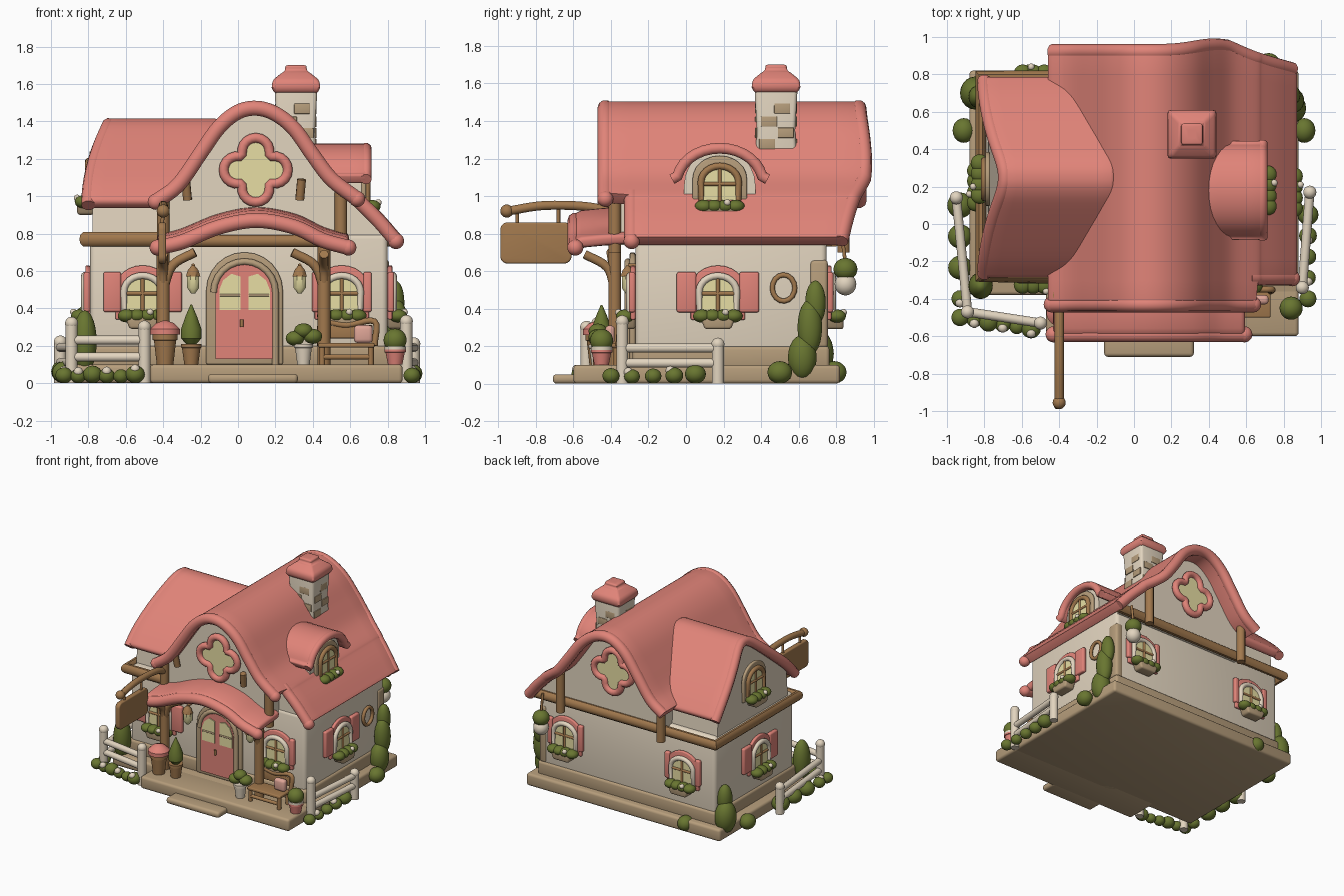
import bpy, bmesh, math, random
from mathutils import Matrix, Vector

random.seed(4)
if "Cube" in bpy.data.objects:
    bpy.data.objects.remove(bpy.data.objects["Cube"])

def material(name, rgb):
    m = bpy.data.materials.new(name)
    m.use_nodes = True
    m.diffuse_color = (*rgb, 1)
    m.node_tree.nodes["Principled BSDF"].inputs["Base Color"].default_value = (*rgb, 1)
    return m

PINK = material("rose pink", (.75, .23, .19))
CREAM = material("cream plaster", (.76, .66, .52))
STONE = material("tan stone", (.47, .34, .2))
WOOD = material("brown wood", (.36, .19, .075))
GREEN = material("leaf green", (.14, .18, .03))
GLASS = material("pale yellow", (.8, .73, .37))
BLUSH = material("blush cloth", (.74, .38, .31))

# ---- helpers ----
def finish(name, data, mat, mods=()):
    ob = bpy.data.objects.new(name, data)
    bpy.context.collection.objects.link(ob)
    data.materials.append(mat)
    for kind, props in mods:
        mod = ob.modifiers.new(kind.lower(), kind)
        for key, value in props.items():
            setattr(mod, key, value)
    bpy.ops.object.select_all(action='DESELECT')
    ob.select_set(True)
    bpy.context.view_layer.objects.active = ob
    if mods or ob.type == 'CURVE':
        bpy.ops.object.convert(target='MESH')
    bpy.ops.object.shade_smooth_by_angle(angle=math.radians(40))
    return bpy.context.object

def rounding(width):
    return [('BEVEL', dict(width=width, segments=3, limit_method='ANGLE', angle_limit=.7))] if width else []

def mesh(name, verts, faces, mat, mods=()):
    data = bpy.data.meshes.new(name)
    data.from_pydata([tuple(v) for v in verts], [], faces)
    bm = bmesh.new()
    bm.from_mesh(data)
    bmesh.ops.recalc_face_normals(bm, faces=bm.faces)
    bm.to_mesh(data)
    bm.free()
    return finish(name, data, mat, mods)

def prism(name, pts, depth, mat, M=Matrix(), bevel=0):
    n = len(pts)
    verts = [M @ Vector((u, y, v)) for y in (0, -depth) for u, v in pts]
    faces = [list(range(n)), list(range(n, 2 * n))]
    faces += [[i, (i + 1) % n, (i + 1) % n + n, i + n] for i in range(n)]
    return mesh(name, verts, faces, mat, rounding(bevel))

def rect(u, v, a, b):
    return [(u, v), (a, v), (a, b), (u, b)]

def box(name, lo, hi, mat, bevel=.02):
    return prism(name, rect(lo[0], lo[2], hi[0], hi[2]), hi[1] - lo[1], mat,
                 Matrix.Translation((0, hi[1], 0)), bevel)

def ball(name, loc, size, mat):
    data = bpy.data.meshes.new(name)
    bm = bmesh.new()
    size = size if isinstance(size, tuple) else (size,) * 3
    bmesh.ops.create_icosphere(bm, subdivisions=3, radius=1,
                               matrix=Matrix.Translation(loc) @ Matrix.Diagonal((*size, 1)))
    bm.to_mesh(data)
    bm.free()
    return finish(name, data, mat)

def smooth(pts, steps=5):
    p = [Vector(q) for q in pts]
    p = [2 * p[0] - p[1]] + p + [2 * p[-1] - p[-2]]
    out = []
    for a, b, c, d in zip(p, p[1:], p[2:], p[3:]):
        for k in range(steps):
            t = k / steps
            out.append((2*b + (c - a)*t + (2*a - 5*b + 4*c - d)*t*t + (3*b - a - 3*c + d)*t**3) / 2)
    return out + [p[-2]]

def tube(name, pts, r, mat, closed=False, M=Matrix()):
    cu = bpy.data.curves.new(name, 'CURVE')
    cu.dimensions = '3D'
    cu.bevel_depth, cu.bevel_resolution, cu.use_fill_caps = r, 3, True
    sp = cu.splines.new('POLY')
    sp.points.add(len(pts) - 1)
    for q, co in zip(sp.points, pts):
        q.co = (*(M @ Vector(co)), 1)
    sp.use_cyclic_u = closed
    return finish(name, cu, mat)

def lathe(name, loc, profile, mat, sides=20, bevel=0):
    k = 2 ** .5 if sides == 4 else 1
    verts = [Vector(loc) + Vector((r*k*math.cos((i + .5)*math.tau/sides), r*k*math.sin((i + .5)*math.tau/sides), z))
             for r, z in profile for i in range(sides)]
    last = len(verts) - sides
    faces = [[j + i, j + (i + 1) % sides, j + sides + (i + 1) % sides, j + sides + i]
             for j in range(0, last, sides) for i in range(sides)]
    return mesh(name, verts, faces + [list(range(sides)), list(range(last, len(verts)))], mat, rounding(bevel))

def sheet(name, rows, thick, mat):
    n = len(rows[0])
    faces = [[r*n + i, r*n + i + 1, r*n + n + i + 1, r*n + n + i] for r in range(len(rows) - 1) for i in range(n - 1)]
    return mesh(name, [v for row in rows for v in row], faces, mat,
                [('SOLIDIFY', dict(thickness=thick, offset=0))] + rounding(thick * .35))

def arch(w, h, v=0, rise=.85):
    arc = [(w*math.cos(a*math.pi/12), v + h + w*rise*(math.sin(a*math.pi/12) - 1)) for a in range(13)]
    return [(-w, v), (w, v)] + arc

def facing(loc, turn):
    return Matrix.Translation(loc) @ Matrix.Rotation(math.radians(turn), 4, 'Z')

def window(name, loc, turn, shutter=.11, trim=PINK, frame=CREAM):
    M = facing(loc, turn)
    prism(name + "_surround", arch(.145, .29, -.02), .025, trim, M, .008)
    prism(name + "_pane", arch(.1, .215), .032, GLASS, M)
    tube(name + "_frame", [(u, -.03, v) for u, v in arch(.1, .215)], .019, frame, True, M)
    tube(name + "_upright", [(0, -.03, 0), (0, -.03, .21)], .011, WOOD, M=M)
    tube(name + "_crossbar", [(-.1, -.03, .12), (.1, -.03, .12)], .011, WOOD, M=M)
    if shutter:
        for s in (-1, 1):
            prism(name + "_shutter", rect(s*.115, .02, s*(.11 + shutter), .235), .035, PINK, M, .012)
    prism(name + "_planter", [(-.07, -.07), (.07, -.07), (.1, .01), (-.1, .01)], .09, STONE, M, .015)
    for u in (-.085, -.03, .03, .085):
        ball(name + "_leaves", M @ Vector((u, -.055, 0)), (.048, .048, .035), GREEN)
    ball(name + "_flower", M @ Vector((.04, -.09, .02)), .018, CREAM)

# ---- ground and walls ----
box("ground_slab", (-.88, -.38, 0), (.88, .82, .1), STONE)
box("terrace", (-.47, -.6, 0), (.88, -.3, .1), STONE)
box("front_step", (-.16, -.71, 0), (.32, -.55, .05), STONE)
box("plinth", (-.805, -.285, .08), (.815, .765, .2), STONE)
box("lower_walls", (-.79, -.27, .1), (.8, .75, .8), CREAM, .03)
box("corner_stones", (.74, .66, .19), (.808, .756, .66), STONE)

# ---- main roof and gables ----
ridge = smooth([(-.44, .97), (-.32, 1.06), (-.2, 1.23), (-.1, 1.37), (0, 1.45), (.1, 1.47), (.2, 1.44),
                (.3, 1.36), (.4, 1.22), (.5, 1.09), (.63, .99), (.66, .96), (.75, .87), (.845, .76)])
def front_edge(x):
    return -.44 if x < .64 else -.3
def back_edge(x):
    return .93 + .03*math.exp(-((x - .43)/.15)**2) - max(0, x - .5)*.28
sheet("main_roof", [[(x, front_edge(x) + (back_edge(x) - front_edge(x))*i/10, z) for i in range(11)]
                    for x, z in ridge], .07, PINK)
tube("front_roof_rim", [(x, -.43, z) for x, z in ridge if x < .64], .042, PINK)
tube("side_roof_rim", [(x, -.29, z) for x, z in ridge if x > .6], .04, PINK)
tube("back_roof_rim", [(x, back_edge(x) - .01, z) for x, z in ridge], .042, PINK)
for x, y, z in ((*ridge[0], -.43), (.637, .985, -.43), (*ridge[-1], -.29)):
    ball("roof_rim_end", (x, z, y), .043, PINK)

def gable(name, right, y0, y1):
    top = [(x, z - .02) for x, z in ridge if -.38 < x < right]
    prism(name, [(top[0][0], .74)] + top + [(top[-1][0], .74)], y1 - y0, CREAM, Matrix.Translation((0, y1, 0)))
gable("front_gable_wall", .58, -.37, .7)
gable("back_gable_wall", .8, -.26, .79)

# ---- side wing ----
def lean(z):
    return -.81 + .11*max(0, (z - .95)/.43)**2
slope = smooth([(-.27, .95), (-.15, 1.08), (.1, 1.3), (.19, 1.365), (.25, 1.38), (.31, 1.365), (.4, 1.3),
                (.65, 1.08), (.77, .95)], 4)
sheet("wing_roof", [[(lean(z) + (-.1 - lean(z))*i/8, y, z) for i in range(9)] for y, z in slope], .07, PINK)
tube("wing_roof_rim", [(lean(z) + .01, y, z) for y, z in slope], .038, PINK)
outline = [(-.21, .74)] + [(y, z - .02) for y, z in slope if -.21 < y < .71] + [(.71, .74)]
n = len(outline)
mesh("wing_upper_wall", [(lean(z) + .03, y, z) for y, z in outline] + [(-.1, y, z) for y, z in outline],
     [list(range(n)), list(range(n, 2*n))] + [[i, (i + 1) % n, (i + 1) % n + n, i + n] for i in range(n)], CREAM)

# ---- timber beams and posts ----
tube("eave_beam", [(-.4, -.28, .77), (-.82, -.28, .77), (-.82, .79, .77), (.82, .79, .77)], .04, WOOD)
tube("porch_beam", [(-.4, -.38, .76), (.5, -.38, .76)], .035, WOOD)
for x, s in ((-.4, 1), (.46, -1)):
    tube("porch_post", [(x, -.38, .1), (x, -.38, .75)], .035, WOOD)
    tube("porch_brace", smooth([(x, -.38, .5), (x + s*.05, -.39, .63), (x + s*.17, -.4, .7)]), .025, WOOD)
    tube("forward_brace", smooth([(x, -.38, .5), (x, -.42, .62), (x, -.54, .69)]), .025, WOOD)
    tube("gable_bracket", [(x + s*.13, -.4, .98), (x + s*.12, -.42, 1.09)], .024, WOOD)
for x, y in ((-.4, -.38), (.55, -.38), (-.36, .84), (.55, .84)):
    tube("gable_post", [(x, y, .7), (x, y, 1.02)], .034, WOOD)

# ---- porch roof ----
sweep = smooth([(-.43, .74), (-.3, .77), (-.1, .85), (.1, .885), (.3, .85), (.45, .78), (.59, .74)])
sheet("porch_roof", [[(x, y, z + h) for y, h in ((-.3, .03), (-.45, .02), (-.55, .01), (-.59, -.01))]
                     for x, z in sweep], .06, PINK)
tube("porch_roof_rim", [(x, -.59, z - .015) for x, z in sweep], .042, PINK)
for x, z in (sweep[0], sweep[-1]):
    ball("porch_rim_end", (x, -.59, z - .015), .043, PINK)

# ---- dormer ----
M = facing((.66, .18, .88), 90)
prism("dormer_wall", arch(.19, .37, 0, 1), -.36, CREAM, M)
hood = [(.23*math.cos(a*math.pi/16), 1.07 + .185*math.sin(a*math.pi/16)) for a in range(17)]
hood = [(.255, 1.09)] + hood[1:-1] + [(-.255, 1.09)]
sheet("dormer_roof", [[(x, .18 + u, z) for x in (.34, .45, .55, .62, .69)] for u, z in hood], .055, PINK)
tube("dormer_roof_rim", [(.685, .18 + u, z) for u, z in hood], .03, PINK)
window("dormer_window", (.66, .18, .945), 90, 0, STONE, WOOD)

# ---- windows ----
for x in (-.51, .555):
    window("front_window", (x, -.27, .36), 0, .1 if x < 0 else .05)
    window("back_window", (x, .75, .36), 180, .05)
window("right_window", (.8, .17, .36), 90)
window("left_window", (-.79, .2, .36), -90)
window("wing_window", (-.77, .24, .97), -90, 0, STONE, WOOD)
lobes = [(.098*math.cos(q) + .074*math.cos(q + a), .098*math.sin(q) + .074*math.sin(q + a))
         for q in (k*math.pi/2 for k in range(4)) for a in (math.radians(d) for d in range(-100, 101, 20))]
for side, y, turn in (("front", -.37, 0), ("back", .79, 180)):
    M = facing((.095, y, 1.14), turn)
    prism(side + "_clover_pane", lobes, .02, GLASS, M)
    tube(side + "_clover_frame", [(u, -.02, v) for u, v in lobes], .027, PINK, True, M)

# ---- door ----
M = facing((.035, -.27, .1), 0)
prism("door_surround", arch(.205, .6, 0, 1), .03, STONE, M, .01)
prism("door", arch(.155, .53, .03, 1), .045, PINK, M)
tube("door_frame", [(u, -.04, v) for u, v in arch(.165, .55, 0, 1)[1:]], .018, STONE, M=M)
pane = [(.022, .29), (.135, .29), (.135, .4), (.115, .45), (.07, .485), (.022, .47)]
for s in (-1, 1):
    prism("door_pane", [(s*u, v) for u, v in pane], .052, GLASS, M)
    tube("door_pane_bar", [(s*.025, -.052, .37), (s*.13, -.052, .37)], .007, STONE, M=M)
    x = .045 + s*.285
    lathe("lantern", (x, -.31, .48), [(.012, 0), (.035, .03), (.035, .09)], GLASS, 8)
    lathe("lantern_cap", (x, -.31, .57), [(.042, 0), (.03, .035), (.008, .06)], WOOD, 8)
    tube("lantern_hook", [(x, -.26, .63), (x, -.31, .63)], .01, WOOD)
tube("door_handle", [(-.015, -.055, .2), (-.015, -.055, .24)], .01, WOOD, M=M)

# ---- chimney ----
at = (.31, .48, 0)
lathe("chimney_shaft", at, [(.12, 1.1), (.102, 1.35), (.115, 1.58)], CREAM, 4, .02)
lathe("chimney_cap", at, [(.115, 1.55), (.13, 1.58), (.125, 1.62), (.075, 1.66), (.055, 1.67), (.06, 1.7), (.02, 1.7)], PINK, 4, .015)
for turn in range(0, 360, 90):
    for u, v in ((-.09, 1.25), (.01, 1.31), (-.08, 1.37), (-.01, 1.44), (-.07, 1.51)):
        M = facing(at, turn) @ Matrix.Translation((0, -.102, 0))
        prism("chimney_brick", rect(u, v, u + .085, v + .055), .009, STONE, M, .003)

# ---- hanging sign and wreath ----
tube("sign_arm", smooth([(-.4, -.36, .89), (-.4, -.5, .94), (-.4, -.75, .95), (-.4, -.95, .92)]), .025, WOOD)
ball("sign_arm_knob", (-.4, -.955, .92), .035, WOOD)
corners = ((.15, .07, 0), (-.15, .07, 90), (-.15, -.07, 180), (.15, -.07, 270))
board = [(u + .04*math.cos(math.radians(a + d)), v + .04*math.sin(math.radians(a + d)))
         for u, v, a in corners for d in range(0, 91, 15)]
prism("sign_board", board, .04, WOOD, facing((-.425, -.8, .75), 90), .01)
for y in (-.9, -.68):
    tube("sign_hanger", [(-.405, y, .85), (-.4, y, .95)], .01, WOOD)
tube("wreath", [(.815, .52 + .06*math.cos(a*.4), .51 + .07*math.sin(a*.4)) for a in range(16)], .014, WOOD, True)

# ---- fences ----
def fence(name, posts, rails):
    for x, y, h in posts:
        tube(name + "_post", [(x, y, 0), (x, y, h)], .033, CREAM)
        ball(name + "_post_top", (x, y, h), .035, CREAM)
    for (x, y, h), (a, b, g) in zip(posts, posts[1:]):
        for z in rails:
            tube(name + "_rail", [(x, y, z), (a, b, z)], .025, CREAM)
fence("left_side_fence", [(-.95, .14, .22), (-.89, -.47, .32)], (.11, .19))
fence("left_front_fence", [(-.89, -.47, .32), (-.5, -.53, .3)], (.14, .23))
fence("right_fence", [(.94, .17, .21), (.9, -.34, .33)], (.11, .19))

# ---- plants ----
runs = [((-.93, -.5), (-.55, -.56), 6), ((-.93, .1), (-.93, -.4), 4), ((.93, .05), (.93, -.4), 5)]
for (x, y), (a, b), count in runs:
    for i in range(count):
        t, r = i/(count - 1), random.uniform(.035, .065)
        ball("hedge_bush", (x + (a - x)*t, y + (b - y)*t, r), (r*1.1, r*1.1, r), GREEN)
        if i % 2:
            ball("hedge_flower", (x + (a - x)*t, y + (b - y)*t - r*.5, r*1.6), .025, CREAM)
for x, y, z, r, h in ((.85, .62, .14, .07, .12), (.85, .66, .3, .06, .15), (.84, .69, .43, .05, .12),
                      (-.85, .7, .16, .08, .13), (-.83, .68, .29, .055, .12), (-.91, .5, .06, .06, .06),
                      (.91, .5, .06, .06, .06), (-.55, .79, .06, .06, .06), (-.82, -.33, .22, .065, .17)):
    ball("climbing_ivy", (x, y, z), (r, r*1.1, h), GREEN)

def pot(name, loc, r, h, mat):
    lathe(name, loc, [(r*.75, 0), (r, h*.8), (r*1.12, h*.82), (r*1.12, h)], mat)
ball("hanging_planter", (.72, .85, .53), (.058, .058, .06), CREAM)
ball("hanging_planter_leaves", (.72, .85, .61), (.064, .064, .06), GREEN)
tube("hanging_planter_cord", [(.72, .85, .64), (.72, .83, .8)], .01, WOOD)
pot("barrel", (-.39, -.47, .1), .06, .16, WOOD)
lathe("barrel_lid", (-.39, -.47, .26), [(.08, 0), (.08, .03), (.05, .06), (.01, .075)], PINK)
pot("tree_pot", (-.25, -.45, .1), .05, .11, WOOD)
lathe("cone_tree", (-.25, -.45, .2), [(.02, 0), (.055, .04), (.055, .09), (.03, .16), (.004, .22)], GREEN)
pot("white_pot", (.35, -.47, .1), .045, .11, CREAM)
for dx, dz in ((-.045, .24), (.05, .25), (0, .28)):
    ball("white_pot_leaves", (.35 + dx, -.47, dz), (.05, .05, .04), GREEN)
pot("pink_pot", (.84, -.45, .1), .052, .08, PINK)
lathe("pink_pot_band", (.84, -.45, .175), [(.058, 0), (.058, .022)], CREAM)
ball("round_shrub", (.84, -.45, .23), .062, GREEN)

# ---- bench ----
box("bench_seat", (.43, -.5, .19), (.73, -.36, .215), WOOD, .008)
tube("bench_back", smooth([(.44, -.36, .2), (.45, -.35, .32), (.58, -.35, .31), (.73, -.35, .33), (.73, -.36, .2)]), .017, WOOD)
box("bench_back_panel", (.45, -.36, .24), (.72, -.34, .31), WOOD, .006)
tube("bench_rail", [(.45, -.48, .14), (.71, -.48, .14)], .014, WOOD)
for x in (.45, .71):
    for y in (-.48, -.37):
        tube("bench_leg", [(x, y, .1), (x, y, .2)], .016, WOOD)
box("cushion", (.62, -.43, .215), (.72, -.38, .31), BLUSH, .02)
